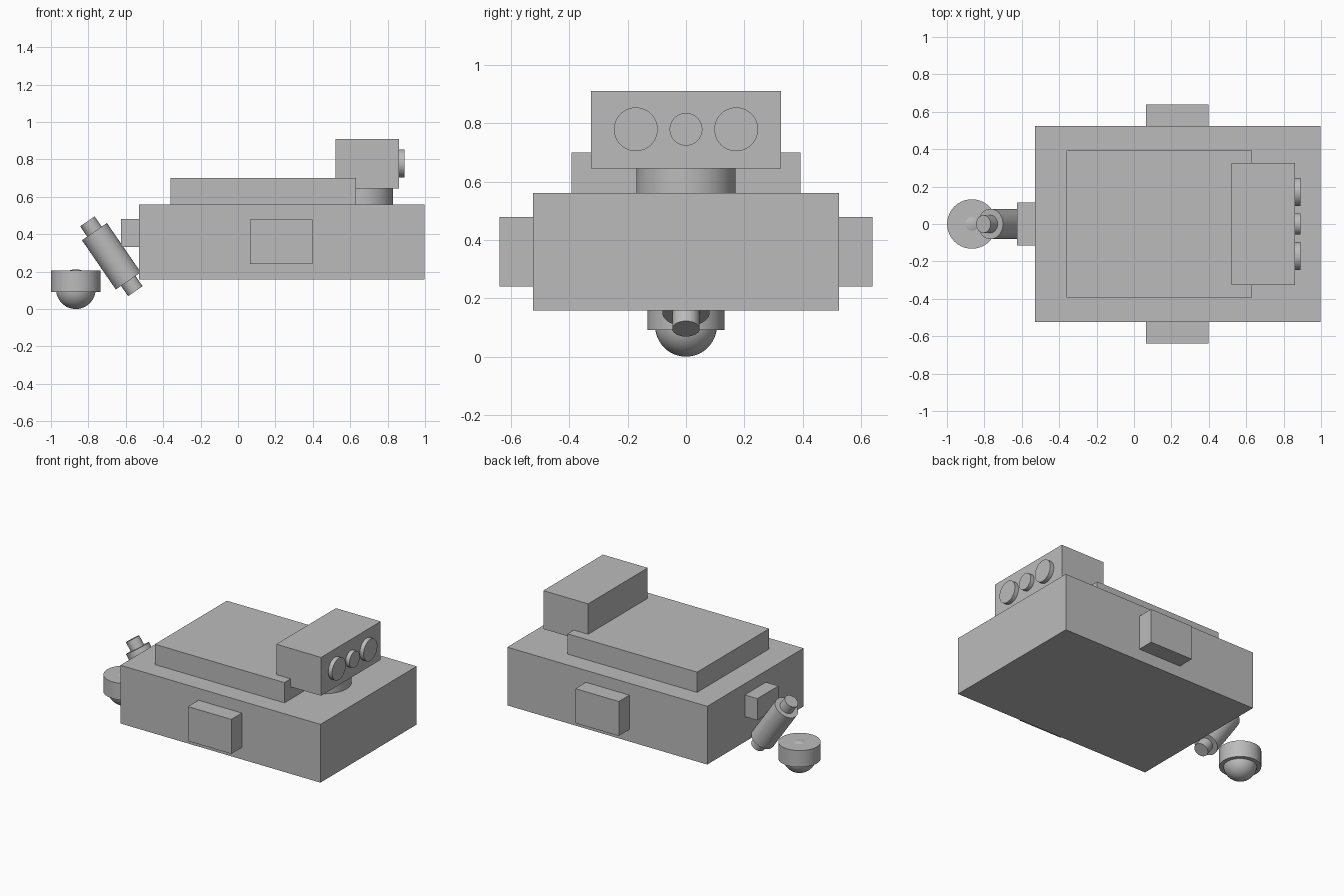
import bpy
from math import radians
from mathutils import Vector

cube = bpy.data.objects.get("Cube")
if cube:
    bpy.data.objects.remove(cube, do_unlink=True)

grey = bpy.data.materials.new("plain_grey")
grey.use_nodes = True
colour = (0.5, 0.5, 0.5, 1)
grey.diffuse_color = colour
grey.node_tree.nodes["Principled BSDF"].inputs["Base Color"].default_value = colour


def finish(name, smooth=False):
    obj = bpy.context.object
    obj.name = name
    obj.data.materials.append(grey)
    if smooth:
        bpy.ops.object.shade_smooth_by_angle(angle=radians(35))
    return obj


def box(name, low, high):
    low, high = Vector(low), Vector(high)
    bpy.ops.mesh.primitive_cube_add(size=1, location=(low + high) / 2)
    bpy.context.object.scale = high - low
    bpy.ops.object.transform_apply(location=False, rotation=False, scale=True)
    return finish(name)


def cylinder(name, centre, radius, depth, tilt=0):
    bpy.ops.mesh.primitive_cylinder_add(vertices=64, radius=radius, depth=depth,
                                        location=centre, rotation=(0, radians(tilt), 0))
    return finish(name, smooth=True)


# Hull and raised deck
box("hull", (-0.53, -0.525, 0.158), (0.997, 0.525, 0.56))
box("deck", (-0.36, -0.393, 0.56), (0.63, 0.393, 0.70))

# Side pods
for side, sign in (("left", 1), ("right", -1)):
    y_in, y_out = sorted((sign * 0.525, sign * 0.64))
    box(side + "_pod", (0.065, y_in, 0.24), (0.397, y_out, 0.478))

# Head on its round neck, with three lenses
cylinder("neck", (0.66, 0, 0.605), 0.17, 0.09)
box("head", (0.52, -0.325, 0.645), (0.862, 0.325, 0.91))
for name, y, radius in (("right_lens", -0.172, 0.075),
                        ("middle_lens", 0, 0.056),
                        ("left_lens", 0.172, 0.075)):
    cylinder(name, (0.875, y, 0.779), radius, 0.032, tilt=90)

# Rear mount and slanted strut
box("rear_mount", (-0.625, -0.115, 0.332), (-0.53, 0.115, 0.482))
strut_centre = (-0.677, 0, 0.282)
cylinder("strut_sleeve", strut_centre, 0.081, 0.32, tilt=-34.5)
cylinder("strut_rod", strut_centre, 0.047, 0.453, tilt=-34.5)

# Ball caster in its collar
cylinder("caster_collar", (-0.867, 0, 0.148), 0.132, 0.115)
bpy.ops.mesh.primitive_uv_sphere_add(segments=48, ring_count=24, radius=0.106,
                                     location=(-0.867, 0, 0.106))
finish("caster_ball", smooth=True)
